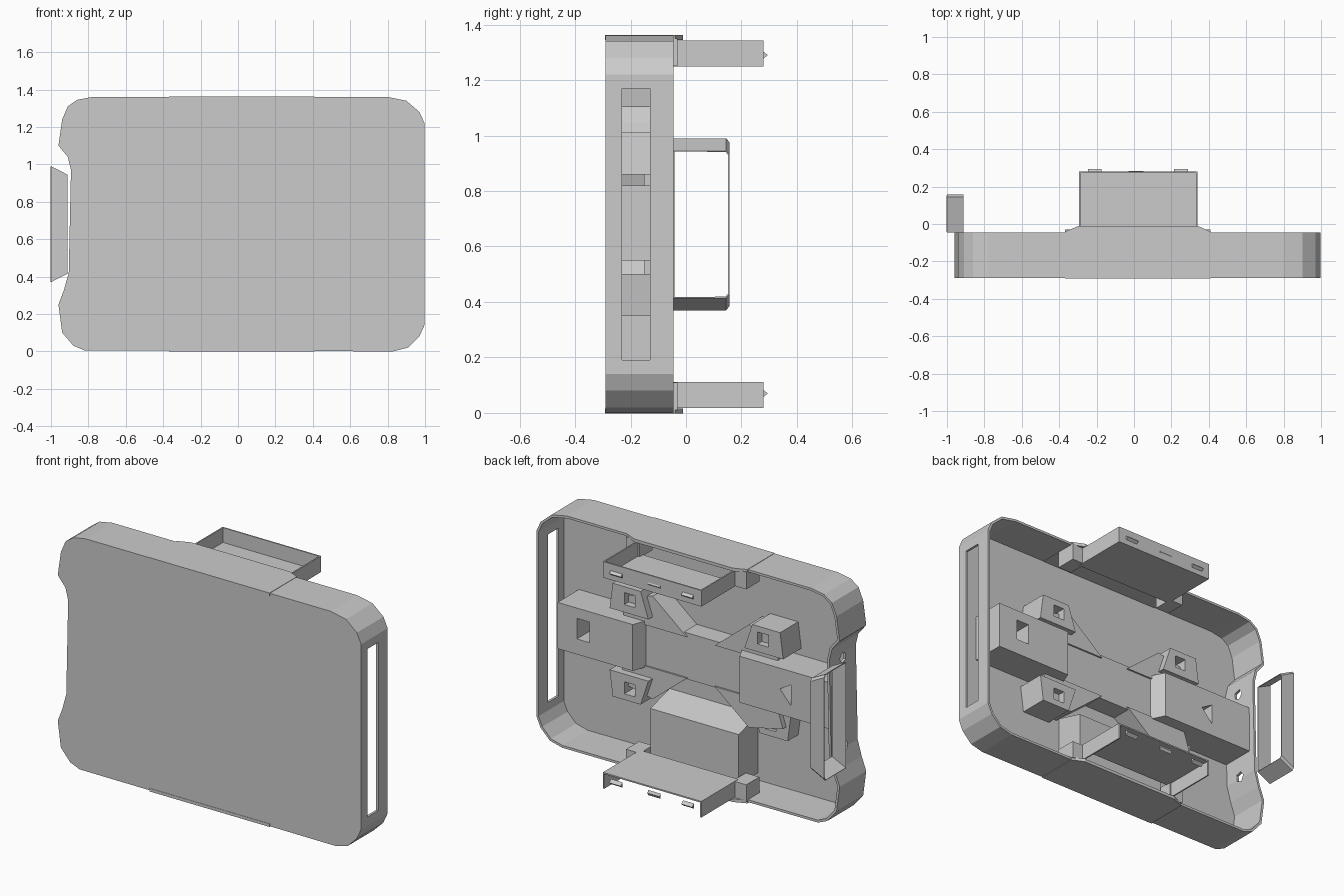
import bpy, bmesh, math

if "Cube" in bpy.data.objects:
    bpy.data.objects.remove(bpy.data.objects["Cube"])


def make(name, bm):
    bmesh.ops.recalc_face_normals(bm, faces=bm.faces)
    me = bpy.data.meshes.new(name)
    bm.to_mesh(me)
    bm.free()
    ob = bpy.data.objects.new(name, me)
    bpy.context.collection.objects.link(ob)
    return ob


def prism(name, pts, vec):
    """Extrude a closed 3D polygon along vec."""
    bm = bmesh.new()
    f = bm.faces.new([bm.verts.new(p) for p in pts])
    r = bmesh.ops.extrude_face_region(bm, geom=[f], use_keep_orig=True)
    vs = [e for e in r["geom"] if isinstance(e, bmesh.types.BMVert)]
    bmesh.ops.translate(bm, verts=vs, vec=vec)
    return make(name, bm)


def xz(name, pts, y0, y1):
    return prism(name, [(x, y0, z) for x, z in pts], (0, y1 - y0, 0))


def xy(name, pts, z0, z1):
    return prism(name, [(x, y, z0) for x, y in pts], (0, 0, z1 - z0))


def box(name, x0, x1, y0, y1, z0, z1):
    return xy(name, [(x0, y0), (x1, y0), (x1, y1), (x0, y1)], z0, z1)


def apply(ob, mod):
    bpy.context.view_layer.objects.active = ob
    bpy.ops.object.modifier_apply(modifier=mod.name)


def cut(ob, cutter):
    m = ob.modifiers.new("cut", 'BOOLEAN')
    m.operation, m.solver, m.object = 'DIFFERENCE', 'EXACT', cutter
    apply(ob, m)
    bpy.data.objects.remove(cutter)


# Main shell: front panel with side walls, open at the back
outline = [(-.82, .005), (.83, 0), (.91, .02), (.97, .08), (.997, .14),
           (.997, 1.22), (.97, 1.28), (.9, 1.34), (.8, 1.36), (-.78, 1.36),
           (-.86, 1.345), (-.91, 1.31), (-.94, 1.24), (-.96, 1.1), (-.91, 1.04),
           (-.893, .97), (-.905, .42), (-.93, .33), (-.96, .25), (-.94, .1), (-.88, .03)]
bm = bmesh.new()
front = [bm.verts.new((x, -.29, z)) for x, z in outline]
back = [bm.verts.new((x, -.045, z)) for x, z in outline]
bm.faces.new(front)
n = len(outline)
for i in range(n):
    j = (i + 1) % n
    bm.faces.new((front[i], front[j], back[j], back[i]))
shell = make("shell", bm)
# make sure the front panel faces -y before thickening inward
if shell.data.polygons[0].normal.y > 0:
    shell.data.flip_normals()
m = shell.modifiers.new("wall", 'SOLIDIFY')
m.thickness, m.offset, m.use_even_offset = .014, -1, True
apply(shell, m)

# Long slot in the right wall and two five-sided holes in the left wall
cut(shell, box("slot_cutter", .9, 1.1, -.23, -.13, .19, 1.17))
for z in (.43, .94):
    pts = [(-1.05, -.17 + .03 * math.cos(math.tau * k / 5),
            z + .03 * math.sin(math.tau * k / 5)) for k in range(5)]
    cut(shell, prism("hole_cutter", pts, (.2, 0, 0)))

# Central band across the inside, stepped back in the middle
band = xy("center_band", [(-.885, -.28), (.885, -.28), (.885, -.08), (.4, -.08), (.37, -.16),
                          (-.25, -.16), (-.29, -.08), (-.885, -.08)], .55, .82)
cut(band, box("window_cutter", .68, .76, -.2, 0, .64, .76))
cut(band, xz("notch_cutter", [(-.62, .62), (-.55, .7), (-.62, .74)], -.2, 0))

# Four diagonal arms ending in mounting blocks (the lower left one is shallow)
for side, sx, cx in (("right", 1, 0), ("left", -1, .02)):
    for level, sz in (("upper", 1), ("lower", -1)):
        def P(x, z):
            return (cx + sx * x, .68 + sz * z)
        top = -.18 if (side, level) == ("left", "lower") else -.11
        xz(f"arm_{level}_{side}", [P(.1, .12), P(.5, .12), P(.54, .25), P(.32, .3)],
           -.28, -.15)
        block = xz(f"block_{level}_{side}", [P(.32, .18), P(.57, .18), P(.55, .33), P(.37, .33)],
                   -.28, top)
        hx, hz = P(.44, .26)
        cut(block, box("block_hole_cutter", hx - .035, hx + .035, -.2, 0,
                       hz - .035, hz + .035))

# Lower housing between the band and the bottom tray
prism("lower_housing", [(-.27, -.28, .06), (-.27, -.1, .06), (-.27, -.1, .35),
                        (-.27, -.28, .4)], (.57, 0, 0))

# Raised bridge plates and trays, mirrored top and bottom about the mid height
collar = [(-.368, -.292), (.408, -.292), (.408, -.04), (.34, -.01), (-.295, -.01), (-.368, -.04)]
for level, s in (("top", 1), ("bottom", -1)):
    def Z(a, b):
        lo, hi = .68 + s * a, .68 + s * b
        return min(lo, hi), max(lo, hi)
    xy(f"{level}_bridge", collar, *Z(.664, .682))
    for nm, x0, x1 in (("left", -.368, -.28), ("right", .32, .408)):
        box(f"{level}_bridge_{nm}_lug", x0, x1, -.15, -.03, *Z(.57, .67))
    box(f"{level}_tray_floor", -.295, .34, -.06, .28, *Z(.568, .576))
    for nm, x0, x1 in (("left", -.295, -.287), ("right", .332, .34)):
        box(f"{level}_tray_{nm}_wall", x0, x1, -.04, .28, *Z(.57, .662))
    if s > 0:
        box("top_tray_back_wall", -.295, .34, .272, .28, *Z(.57, .662))
    # small clips on the back edge of the tray
    for k, (x0, x1) in enumerate(((-.245, -.175), (-.03, .05), (.215, .29))):
        d = .284 if k == 1 else .295
        prism(f"{level}_clip_{k}", [(x0, .276, .68 + s * .595), (x0, d, .68 + s * .61),
                                    (x0, .276, .68 + s * .625)], (x1 - x0, 0, 0))

# Closed strap handle on the left, flaring outward
bm = bmesh.new()


def strap(x, inset):
    path = [(-.045, .37 + inset), (.145, .37 + inset), (.157, .385 + inset),
            (.157, .975 - inset), (.145, .99 - inset), (-.045, .99 - inset)]
    return [bm.verts.new((x, y, z)) for y, z in path]


a, b = strap(-1, 0), strap(-.912, .045)
for i in range(6):
    j = (i + 1) % 6
    bm.faces.new((a[i], a[j], b[j], b[i]))
handle = make("strap_handle", bm)
m = handle.modifiers.new("thick", 'SOLIDIFY')
m.thickness, m.offset = .005, -1
apply(handle, m)
